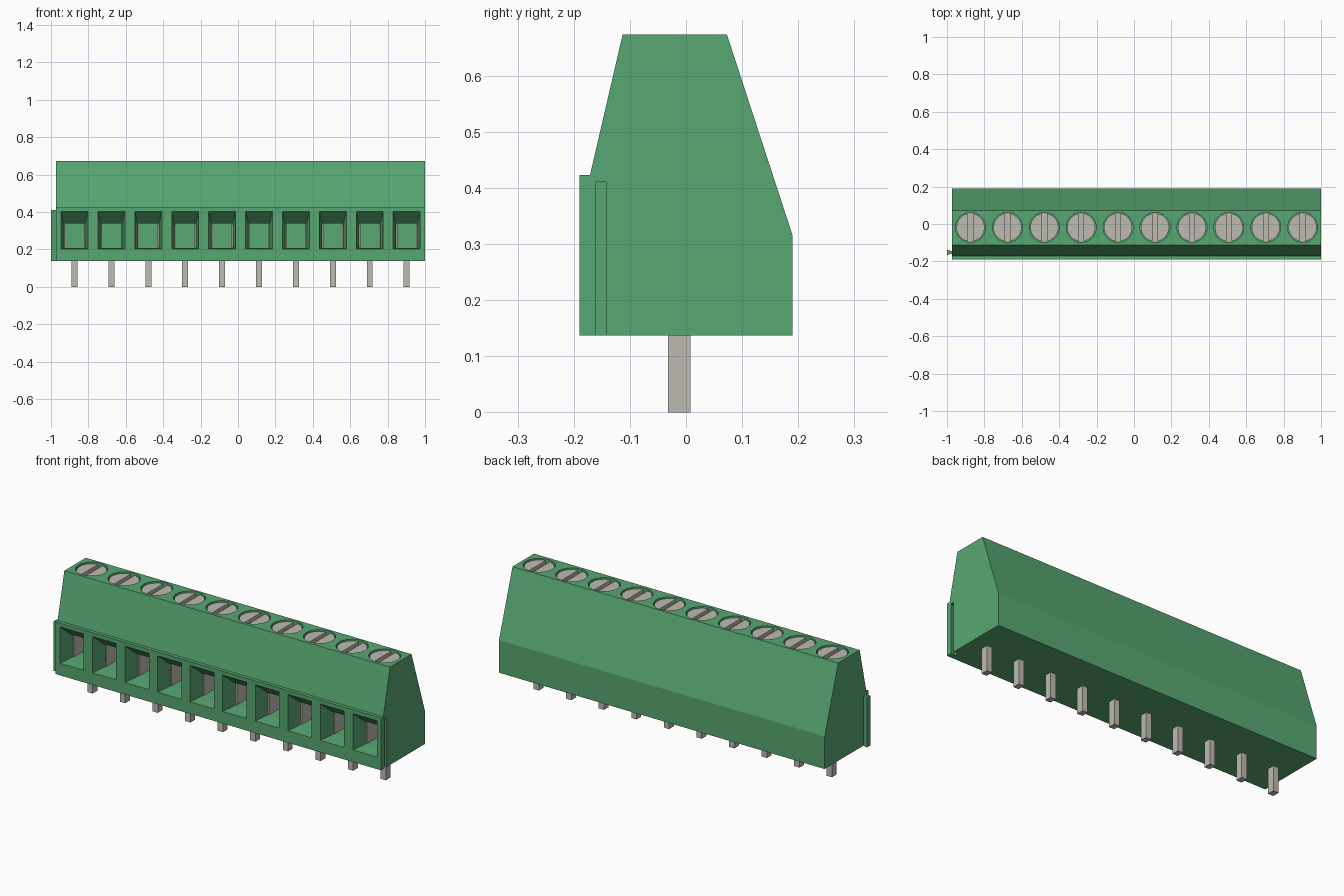
import bpy, bmesh, math

cube = bpy.data.objects.get("Cube")
if cube:
    bpy.data.objects.remove(cube, do_unlink=True)

POLES, PITCH, FIRST = 10, 0.1973, -0.874
LEFT, RIGHT, BASE, TOP = -0.973, 1.0, 0.137, 0.673
SCREW_Y = -0.018
centres = [FIRST + i * PITCH for i in range(POLES)]


def material(name, rgb):
    m = bpy.data.materials.new(name)
    m.use_nodes = True
    m.diffuse_color = (*rgb, 1)
    m.node_tree.nodes["Principled BSDF"].inputs["Base Color"].default_value = (*rgb, 1)
    return m


green = material("green plastic", (0.098, 0.39, 0.168))
metal = material("tinned metal", (0.51, 0.495, 0.44))


def loft(bm, rings):
    """Closed solid through a list of rings with equal point counts."""
    loops = [[bm.verts.new(p) for p in ring] for ring in rings]
    n = len(loops[0])
    for a, b in zip(loops, loops[1:]):
        for i in range(n):
            j = (i + 1) % n
            bm.faces.new((a[i], a[j], b[j], b[i]))
    bm.faces.new(loops[0][::-1])
    bm.faces.new(loops[-1])


def prism(bm, outline, z0, z1):
    loft(bm, [[(x, y, z) for x, y in outline] for z in (z0, z1)])


def box(bm, x0, x1, y0, y1, z0, z1):
    prism(bm, [(x0, y0), (x1, y0), (x1, y1), (x0, y1)], z0, z1)


def arc(cx, cy, r, a0, a1, steps):
    return [(cx + r * math.cos(a0 + (a1 - a0) * i / steps),
             cy + r * math.sin(a0 + (a1 - a0) * i / steps)) for i in range(steps + 1)]


def finish(bm, name, mat):
    bmesh.ops.recalc_face_normals(bm, faces=bm.faces)
    mesh = bpy.data.meshes.new(name)
    bm.to_mesh(mesh)
    bm.free()
    mesh.materials.append(mat)
    ob = bpy.data.objects.new(name, mesh)
    bpy.context.collection.objects.link(ob)
    return ob


def cut(target, bm, name):
    cutter = finish(bm, name, green)
    cutter.hide_render = True
    mod = target.modifiers.new(name, "BOOLEAN")
    mod.operation, mod.solver, mod.object = "DIFFERENCE", "EXACT", cutter
    bpy.context.view_layer.objects.active = target
    bpy.ops.object.modifier_apply(modifier=name)
    bpy.data.objects.remove(cutter, do_unlink=True)


# Housing: side profile extruded along x
profile = [(-0.19, BASE), (0.19, BASE), (0.19, 0.315), (0.073, TOP),
           (-0.113, TOP), (-0.171, 0.423), (-0.19, 0.423)]
bm = bmesh.new()
loft(bm, [[(x, y, z) for y, z in profile] for x in (LEFT, RIGHT)])
housing = finish(bm, "housing", green)

# Wire entries: tapered mouth, then a straight shaft
bm = bmesh.new()
for cx in centres:
    rings = []
    for y, half, z0, z1 in [(-0.25, 0.072, 0.203, 0.402), (-0.19, 0.072, 0.203, 0.402),
                            (-0.115, 0.057, 0.208, 0.337), (0.05, 0.057, 0.208, 0.337)]:
        rings.append([(cx - half, y, z0), (cx + half, y, z0),
                      (cx + half, y, z1), (cx - half, y, z1)])
    loft(bm, rings)
cut(housing, bm, "wire_entry_cutter")

# Screw wells
bm = bmesh.new()
for cx in centres:
    prism(bm, arc(cx, SCREW_Y, 0.08, 0, math.tau, 40)[:-1], 0.64, 0.72)
cut(housing, bm, "screw_well_cutter")


# Dovetail joint: groove on one end, matching rib on the other
def dovetail(x_neck, x_wide, neck, wide):
    y = -0.152
    return [(x_neck, y - neck), (x_wide, y - wide), (x_wide, y + wide), (x_neck, y + neck)]


bm = bmesh.new()
prism(bm, dovetail(RIGHT + 0.002, RIGHT - 0.026, 0.009, 0.015), 0.1, 0.41)
cut(housing, bm, "groove_cutter")

bm = bmesh.new()
prism(bm, dovetail(LEFT + 0.002, -1.0, 0.006, 0.014), BASE, 0.41)
finish(bm, "dovetail_rib", green)

# Slotted screws: base disc plus two raised half heads
bm = bmesh.new()
gap = math.asin(0.013 / 0.075)
for cx in centres:
    prism(bm, arc(cx, SCREW_Y, 0.075, 0, math.tau, 40)[:-1], 0.635, 0.648)
    for start in (-math.pi / 2, math.pi / 2):
        prism(bm, arc(cx, SCREW_Y, 0.075, start + gap, start + math.pi - gap, 18), 0.648, 0.666)
finish(bm, "screws", metal)

# Clamp plates lining the sides of each wire shaft
bm = bmesh.new()
for cx in centres:
    for s in (-1, 1):
        edges = sorted((cx + s * 0.05, cx + s * 0.058))
        box(bm, *edges, -0.1, 0.05, 0.209, 0.336)
finish(bm, "clamp_plates", metal)

# Solder pins
bm = bmesh.new()
for cx in centres:
    box(bm, cx - 0.016, cx + 0.016, -0.032, 0.008, 0, BASE + 0.01)
finish(bm, "solder_pins", metal)
